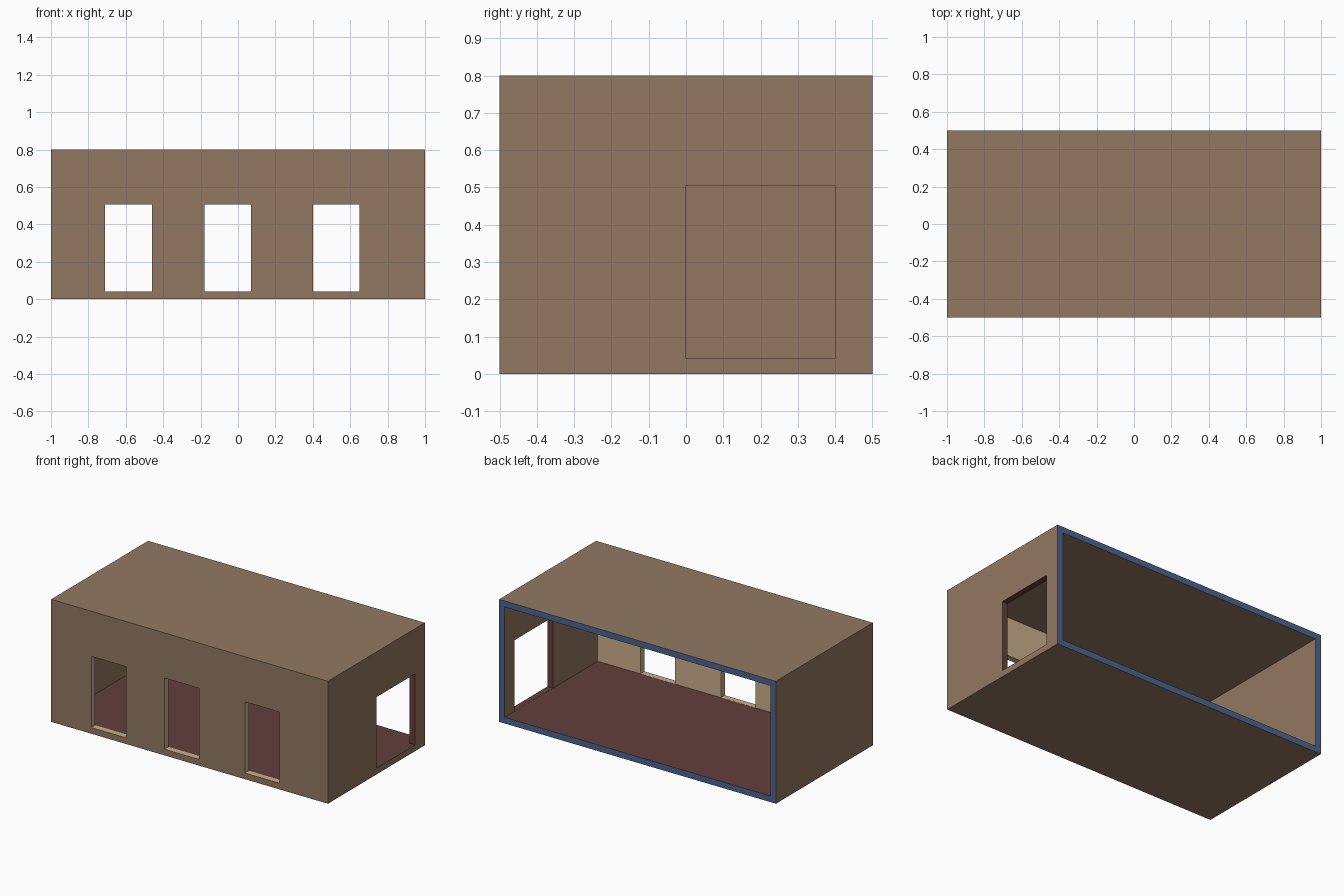
import bpy

if "Cube" in bpy.data.objects:
    bpy.data.objects.remove(bpy.data.objects["Cube"])

W, D, H, T = 2.0, 1.0, 0.8, 0.04     # outer size and wall thickness


def box(name, lo, hi):
    bpy.ops.mesh.primitive_cube_add(size=1, location=[(a + b) / 2 for a, b in zip(lo, hi)])
    ob = bpy.context.object
    ob.name = name
    ob.scale = [b - a for a, b in zip(lo, hi)]
    bpy.ops.object.transform_apply(location=True, rotation=False, scale=True)
    return ob


def cut(target, lo, hi):
    cutter = box("cutter", lo, hi)
    cutter.hide_render = True
    mod = target.modifiers.new("cut", 'BOOLEAN')
    mod.operation = 'DIFFERENCE'
    mod.solver = 'EXACT'
    mod.object = cutter
    bpy.context.view_layer.objects.active = target
    bpy.ops.object.modifier_apply(modifier=mod.name)
    bpy.data.objects.remove(cutter, do_unlink=True)


def material(name, rgb):
    m = bpy.data.materials.new(name)
    m.diffuse_color = (*rgb, 1)
    m.use_nodes = True
    m.node_tree.nodes["Principled BSDF"].inputs["Base Color"].default_value = m.diffuse_color
    return m


# Solid block hollowed out from the open back
room = box("room_shell", (-W / 2, -D / 2, 0), (W / 2, D / 2, H))
cut(room, (-W / 2 + T, -D / 2 + T, T), (W / 2 - T, D, H - T))

# Three front windows and one side doorway
SILL, TOP = T + 0.0006, 0.505
for x in (-0.71, -0.18, 0.40):
    cut(room, (x, -0.6, SILL), (x + 0.25, -0.43, TOP))
cut(room, (0.93, 0.0, SILL), (1.1, 0.4, TOP))

# Colours
BROWN, TAN, RED, BLUE = range(4)
for m in (material("brown wall", (0.29, 0.19, 0.12)),
          material("tan inner wall", (0.60, 0.43, 0.27)),
          material("dark red floor", (0.125, 0.05, 0.044)),
          material("blue rim", (0.071, 0.13, 0.28))):
    room.data.materials.append(m)

for p in room.data.polygons:
    c, n = p.center, p.normal
    p.use_smooth = False
    if n.y > 0.9 and c.y > 0.49:                     # cut rim at the back
        p.material_index = BLUE
    elif -0.495 < c.y < -0.455:                      # front inner wall, window reveals
        p.material_index = TAN
    elif 0.965 < c.x < 0.995:                        # doorway reveals
        p.material_index = RED
    elif n.z > 0.9 and c.z < 0.06:                   # floor
        p.material_index = RED
    else:
        p.material_index = BROWN
